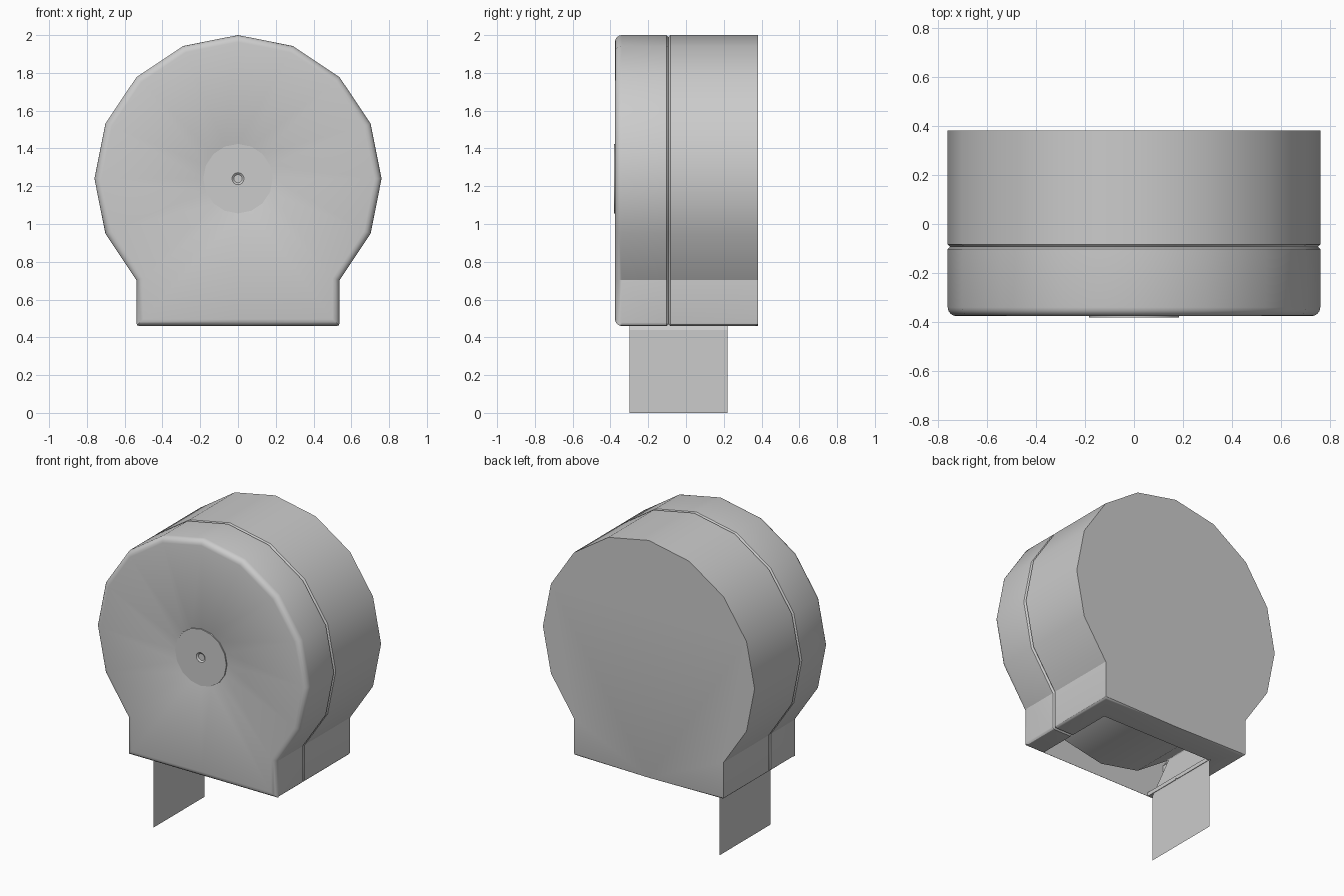
import bpy, bmesh
from math import sin, cos, pi, radians
from mathutils import Vector

if "Cube" in bpy.data.objects:
    bpy.data.objects.remove(bpy.data.objects["Cube"])

CENTRE_Z, RADIUS, BASE_Z = 1.24, 0.76, 0.46
HALF_BASE = RADIUS * cos(pi / 4)
SIDES = 16

grey = bpy.data.materials.new("grey plastic")
grey.use_nodes = True
grey.diffuse_color = (0.6, 0.6, 0.6, 1)
grey.node_tree.nodes["Principled BSDF"].inputs["Base Color"].default_value = grey.diffuse_color


def circle(r):
    """Ring of x, z points, starting at the lower right of the drum."""
    angles = [-pi / 4 + 2 * pi * i / SIDES for i in range(SIDES)]
    return [Vector((r * cos(a), CENTRE_Z + r * sin(a))) for a in angles]


def outline(inset=0):
    """Drum outline with a square base, moved inward by inset."""
    pts = circle(RADIUS)
    pts[-3:] = [Vector((x, BASE_Z)) for x in (-HALF_BASE, 0, HALF_BASE)]
    result = []
    for i, p in enumerate(pts):
        a = (p - pts[i - 1]).normalized()
        b = (pts[(i + 1) % SIDES] - p).normalized()
        na, nb = Vector((-a.y, a.x)), Vector((-b.y, b.x))
        result.append(p + (na + nb) * inset / (1 + na.dot(nb)))
    return result


def make_object(name, bm):
    bmesh.ops.recalc_face_normals(bm, faces=bm.faces[:])
    mesh = bpy.data.meshes.new(name)
    bm.to_mesh(mesh)
    bm.free()
    mesh.materials.append(grey)
    obj = bpy.data.objects.new(name, mesh)
    bpy.context.collection.objects.link(obj)
    return obj


def loft(rings):
    """Skin a list of (points, y) rings and cap both ends."""
    bm = bmesh.new()
    loops = [[bm.verts.new((p.x, y, p.y)) for p in pts] for pts, y in rings]
    for a, b in zip(loops, loops[1:]):
        for i in range(SIDES):
            j = (i + 1) % SIDES
            bm.faces.new((a[i], a[j], b[j], b[i]))
    bm.faces.new(loops[0])
    bm.faces.new(loops[-1])
    return bm


def round_base(bm, back_y=None):
    """Round the lower corners, and the lower back edge when asked."""
    def wanted(e):
        a, b = (v.co for v in e.verts)
        if max(a.z, b.z) > BASE_Z + 0.001:
            return False
        corner = abs(a.x) > 0.5 and abs(a.x - b.x) < 0.001 and abs(a.y - b.y) > 0.1
        back = back_y is not None and min(a.y, b.y) > back_y - 0.001
        return corner or back
    bmesh.ops.bevel(bm, geom=[e for e in bm.edges if wanted(e)], offset=0.018,
                    segments=3, profile=0.5, affect='EDGES')


def box(name, x, y0, y1, z0, z1):
    bm = bmesh.new()
    bmesh.ops.create_cube(bm, size=1)
    for v in bm.verts:
        v.co = (v.co.x * 2 * x, y1 if v.co.y > 0 else y0, z1 if v.co.z > 0 else z0)
    return make_object(name, bm)


def activate(obj):
    bpy.ops.object.select_all(action='DESELECT')
    obj.select_set(True)
    bpy.context.view_layer.objects.active = obj


def smooth(obj):
    activate(obj)
    bpy.ops.object.shade_smooth_by_angle(angle=radians(30))


# Front cover: seam lip, straight wall, rounded rim, then a fan to the hub socket
SEAM, FRONT, BACK, ROUND = -0.093, -0.376, 0.382, 0.036
rings = [(outline(0.01), SEAM), (outline(), SEAM - 0.01)]
for k in range(5):
    t = k * pi / 8
    rings.append((outline(ROUND * (1 - cos(t))), FRONT + ROUND * (1 - sin(t))))
rings += [(circle(0.188), FRONT), (circle(0.165), FRONT + 0.01)]
bm = loft(rings)
round_base(bm)
cover = make_object("front_cover", bm)

# Rear housing
bm = loft([(outline(0.01), SEAM), (outline(), SEAM + 0.01), (outline(), BACK)])
round_base(bm, BACK)
housing = make_object("rear_housing", bm)

# Hollow interior and the paper slot underneath
cutters = [
    make_object("drum_cutter", loft([(circle(0.742), -0.355), (circle(0.742), 0.25)])),
    box("base_cutter", 0.52, -0.355, 0.25, 0.485, 0.8),
    box("slot_cutter", 0.40, -0.355, 0.205, 0.3, 0.6),
]
for shell in (cover, housing):
    activate(shell)
    for cutter in cutters:
        mod = shell.modifiers.new("hollow", 'BOOLEAN')
        mod.operation, mod.solver, mod.object = 'DIFFERENCE', 'EXACT', cutter
        bpy.ops.object.modifier_apply(modifier=mod.name)
    smooth(shell)
for cutter in cutters:
    bpy.data.objects.remove(cutter)

# Hub disc with a small dimple
hub = make_object("hub_disc", loft([
    (circle(0.184), -0.36), (circle(0.184), -0.382), (circle(0.032), -0.382),
    (circle(0.022), -0.374)]))
smooth(hub)

# Paper roll and its hanging sheet
PAPER_FRONT, PAPER_BACK, ROLL = -0.30, 0.22, 0.73
smooth(make_object("paper_roll", loft([(circle(ROLL), PAPER_FRONT), (circle(ROLL), PAPER_BACK)])))

bm = bmesh.new()
edge = ROLL * cos(pi / 4)
path = [(-edge, CENTRE_Z - edge), (-0.395, 0.44), (-0.395, 0)]
rows = [[bm.verts.new((x, y, z)) for y in (PAPER_FRONT, PAPER_BACK)] for x, z in path]
for a, b in zip(rows, rows[1:]):
    bm.faces.new((a[0], a[1], b[1], b[0]))
make_object("paper_sheet", bm)
